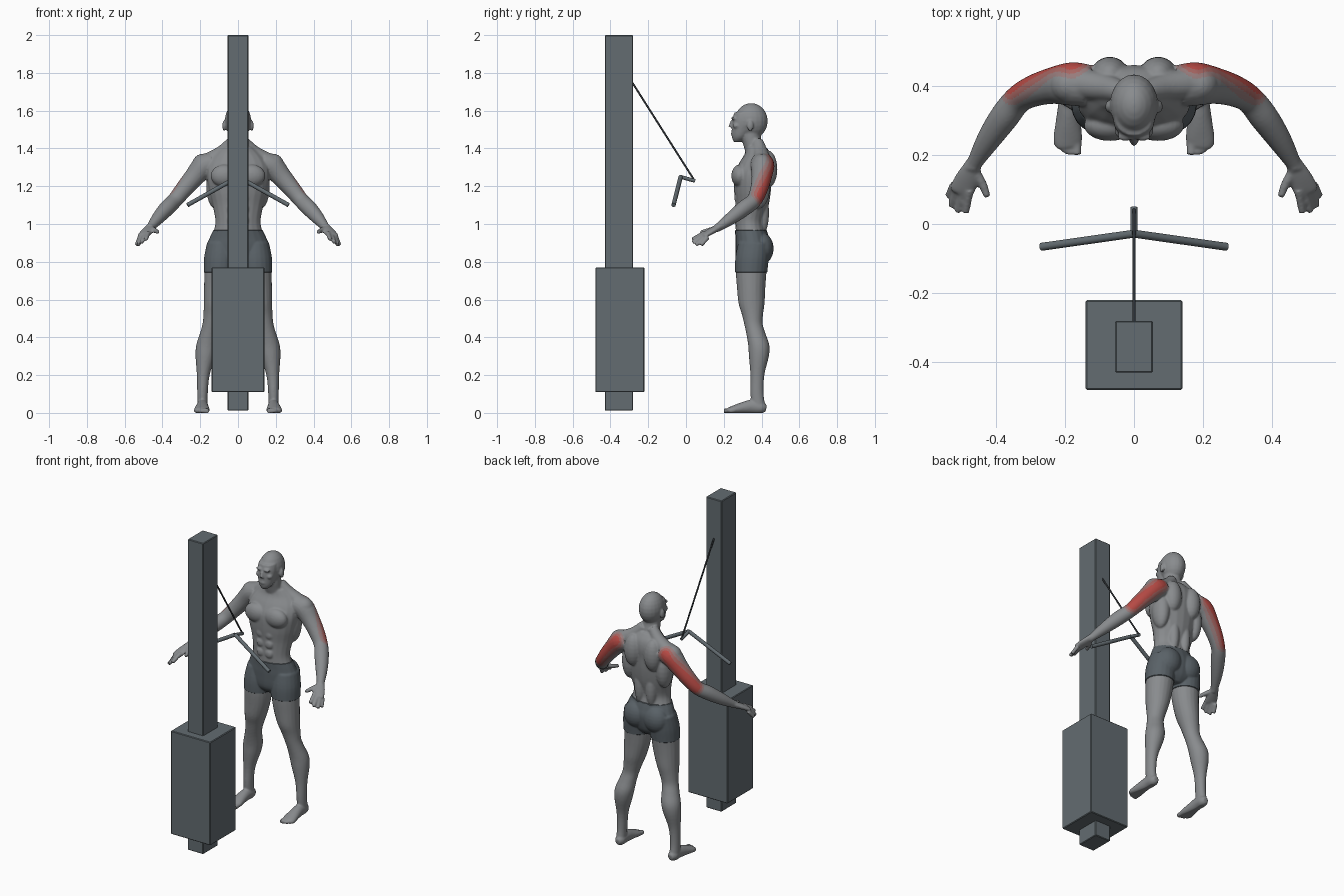
import bpy, bmesh, math
from mathutils import Vector, Matrix

if "Cube" in bpy.data.objects:
    bpy.data.objects.remove(bpy.data.objects["Cube"])

X, Y, Z = Vector((1, 0, 0)), Vector((0, 1, 0)), Vector((0, 0, 1))


def material(name, rgb):
    m = bpy.data.materials.new(name)
    m.use_nodes = True
    m.diffuse_color = (*rgb, 1)
    m.node_tree.nodes["Principled BSDF"].inputs["Base Color"].default_value = (*rgb, 1)
    return m


skin = material("grey skin", (0.25, 0.26, 0.27))
cloth = material("dark grey cloth", (0.10, 0.12, 0.135))
red = material("muscle red", (0.48, 0.07, 0.06))
mid_red = material("soft red", (0.38, 0.13, 0.12))
pale_red = material("pale red grey", (0.31, 0.20, 0.20))
steel = material("blue grey steel", (0.125, 0.15, 0.165))
dark = material("dark cable", (0.03, 0.035, 0.04))


def finish(bm, name, mats, smooth=True):
    bmesh.ops.recalc_face_normals(bm, faces=bm.faces)
    mesh = bpy.data.meshes.new(name)
    bm.to_mesh(mesh)
    bm.free()
    for m in mats:
        mesh.materials.append(m)
    ob = bpy.data.objects.new(name, mesh)
    bpy.context.collection.objects.link(ob)
    if smooth:
        bpy.ops.object.select_all(action="DESELECT")
        ob.select_set(True)
        bpy.context.view_layer.objects.active = ob
        bpy.ops.object.shade_smooth_by_angle(angle=math.radians(40))
    return ob


def refine(pts, n=4):
    """Catmull-Rom interpolation of a list of ring tuples."""
    pts = [Vector(p) for p in pts]
    out = []
    for i in range(len(pts) - 1):
        a, b, c, d = pts[max(i - 1, 0)], pts[i], pts[i + 1], pts[min(i + 2, len(pts) - 1)]
        for k in range(n):
            t = k / n
            out.append(b + (c - a) * t / 2 + (2 * a - 5 * b + 4 * c - d) * t * t / 2
                       + (3 * b - a - 3 * c + d) * t ** 3 / 2)
    return out + [pts[-1]]


def tube(bm, pts, up=Z, axis=None, sides=20):
    """Loft elliptical rings (x, y, z, half width, half depth)."""
    pts = refine(pts) if len(pts) > 2 else [Vector(p) for p in pts]
    rings = []
    for i, p in enumerate(pts):
        before, after = pts[max(i - 1, 0)], pts[min(i + 1, len(pts) - 1)]
        t = axis or Vector((after - before)[:3]).normalized()
        u = t.cross(up).normalized()
        v = t.cross(u)
        angles = [math.tau * k / sides for k in range(sides)]
        rings.append([bm.verts.new(Vector(p[:3]) + u * p[3] * math.cos(a) + v * p[4] * math.sin(a))
                      for a in angles])
    for a, b in zip(rings, rings[1:]):
        for k in range(sides):
            j = (k + 1) % sides
            bm.faces.new((a[k], a[j], b[j], b[k]))
    bm.faces.new(rings[0])
    bm.faces.new(rings[-1])


def blob(bm, centre, radii):
    mat = Matrix.Translation(centre) @ Matrix.Diagonal((*radii, 1))
    bmesh.ops.create_uvsphere(bm, u_segments=20, v_segments=12, radius=1, matrix=mat)


def upright(bm, rings, s=1):
    """Vertical loft from (z, x, y, half width, half depth)."""
    tube(bm, [(s * x, y, z, w, d) for z, x, y, w, d in rings], up=Y, axis=Z)


def limb(bm, pts, s=1, flat=1):
    """Round limb from (x, y, z, radius)."""
    tube(bm, [(s * x, y, z, r, r * flat) for x, y, z, r in pts])


# ---- Figure: trunk, neck and head ----
bm = bmesh.new()
upright(bm, [(.76, 0, .35, .05, .05), (.80, 0, .35, .13, .08), (.88, 0, .355, .158, .09),
             (.93, 0, .35, .145, .085), (.97, 0, .343, .127, .08), (1.02, 0, .34, .12, .077),
             (1.10, 0, .35, .135, .088), (1.18, 0, .352, .155, .098), (1.26, 0, .355, .165, .1),
             (1.32, 0, .37, .155, .09), (1.37, 0, .38, .12, .07), (1.41, 0, .37, .075, .052)])
upright(bm, [(1.36, 0, .37, .06, .05), (1.42, 0, .355, .055, .052),
             (1.46, 0, .345, .053, .052), (1.52, 0, .345, .053, .052)])
blob(bm, (0, .345, 1.545), (.07, .088, .095))
upright(bm, [(1.435, 0, .272, .02, .02), (1.46, 0, .285, .042, .042), (1.50, 0, .295, .054, .053),
             (1.55, 0, .30, .06, .054), (1.59, 0, .305, .055, .05)])
limb(bm, [(0, .246, 1.55, .007), (0, .235, 1.512, .012)])
blob(bm, (0, .246, 1.478), (.02, .009, .008))

for s in (1, -1):
    # face and ears
    blob(bm, (s * .025, .252, 1.56), (.024, .012, .009))
    blob(bm, (s * .038, .268, 1.52), (.018, .02, .015))
    blob(bm, (s * .074, .34, 1.52), (.009, .018, .028))
    # chest, stomach, back and seat muscles
    blob(bm, (s * .07, .285, 1.255), (.075, .045, .06))
    for z in (1.02, 1.08, 1.14):
        blob(bm, (s * .03, .269, z), (.026, .013, .027))
    blob(bm, (s * .07, .432, 1.29), (.055, .052, .1))
    blob(bm, (s * .12, .385, 1.2), (.048, .06, .12))
    blob(bm, (s * .04, .40, 1.06), (.035, .04, .12))
    blob(bm, (s * .07, .40, .87), (.075, .06, .08))
    limb(bm, [(.03, .38, 1.435, .03), (.085, .395, 1.375, .04), (.15, .405, 1.335, .045)], s)
    # arm
    blob(bm, (s * .185, .403, 1.31), (.06, .055, .062))
    limb(bm, [(.13, .40, 1.32, .06), (.18, .405, 1.305, .063), (.235, .40, 1.245, .053),
              (.29, .385, 1.18, .046), (.335, .36, 1.125, .041), (.375, .31, 1.085, .042),
              (.42, .245, 1.035, .035), (.46, .178, .987, .023), (.468, .16, .978, .023)], s)
    # hand
    tube(bm, [(s * .462, .178, .986, .023, .018), (s * .48, .135, .963, .034, .017),
              (s * .497, .10, .943, .036, .014), (s * .502, .088, .936, .03, .01)])
    limb(bm, [(.458, .15, .975, .014), (.438, .115, .965, .013), (.424, .078, .957, .01)], s)
    for base, tip in (((.475, .10, .955), (.487, .033, .918)), ((.492, .10, .945), (.511, .035, .902)),
                      ((.508, .105, .936), (.529, .052, .888)), ((.52, .115, .93), (.537, .08, .888))):
        limb(bm, [(*base, .0125), (*tip, .0105)], s)
    # leg
    upright(bm, [(.90, .09, .36, .07, .08), (.82, .093, .35, .083, .085), (.74, .096, .345, .082, .081),
                 (.66, .103, .345, .077, .075), (.58, .115, .347, .066, .069),
                 (.52, .127, .352, .056, .056), (.47, .138, .357, .05, .049),
                 (.42, .15, .37, .052, .051), (.36, .163, .385, .058, .056),
                 (.30, .172, .386, .053, .053), (.20, .184, .378, .034, .037),
                 (.10, .188, .376, .028, .035), (.03, .188, .385, .028, .037)], s)
    # foot and toes
    tube(bm, [(s * .187, .425, .024, .016, .018), (s * .187, .40, .028, .03, .032),
              (s * .188, .35, .033, .031, .037), (s * .19, .30, .026, .036, .031),
              (s * .191, .25, .016, .042, .022), (s * .188, .225, .012, .038, .016)])
    for x, y, r in ((.166, .2, .014), (.184, .2, .011), (.198, .207, .011),
                    (.211, .217, .011), (.222, .23, .011)):
        limb(bm, [(x, .26, .014, r), (x, y, .01, r)], s)

# Fuse the body parts into one smooth surface
rough = finish(bm, "body_rough", [skin], smooth=False)
remesh = rough.modifiers.new("fuse", "REMESH")
remesh.mode = "VOXEL"
remesh.voxel_size = .0055
soften = rough.modifiers.new("soften", "SMOOTH")
soften.factor = .5
soften.iterations = 4
fused = bpy.data.meshes.new_from_object(rough.evaluated_get(bpy.context.evaluated_depsgraph_get()))
bpy.data.objects.remove(rough)
bm = bmesh.new()
bm.from_mesh(fused)
bpy.data.meshes.remove(fused)
for v in bm.verts:
    v.co.z = max(v.co.z, 0)

# Shorts: cut clean hems, colour the band and lift it off the skin
hem, waist = .742, .967
for z in (hem, waist):
    bmesh.ops.bisect_plane(bm, geom=bm.verts[:] + bm.edges[:] + bm.faces[:],
                           plane_co=(0, 0, z), plane_no=Z, dist=.0001)
bm.normal_update()

# Highlighted muscle along the back of each upper arm
start, end = Vector((.175, .45, 1.325)), Vector((.34, .395, 1.145))
bands = ((.030, 2), (.042, 3), (.054, 4))
for f in bm.faces:
    c = f.calc_center_median()
    f.material_index = 0
    if hem < c.z < waist and abs(c.x) < .26:
        f.material_index = 1
        continue
    side = Vector((abs(c.x), c.y, c.z))
    t = min(max((side - start).dot(end - start) / (end - start).length_squared, 0), 1)
    gap = (side - start.lerp(end, t)).length
    for limit, index in bands:
        if gap < limit:
            f.material_index = index
            break
lifted = [v for v in bm.verts if v.link_faces and all(f.material_index == 1 for f in v.link_faces)]
offsets = [(v, v.normal * .004) for v in lifted]
for v, offset in offsets:
    v.co += offset
finish(bm, "figure", [skin, cloth, red, mid_red, pale_red])
for p in bpy.data.objects["figure"].data.polygons:
    p.use_smooth = True


# ---- Cable machine ----
def box(name, low, high):
    low, high = Vector(low), Vector(high)
    bm = bmesh.new()
    mat = Matrix.Translation((low + high) / 2) @ Matrix.Diagonal((*(high - low), 1))
    bmesh.ops.create_cube(bm, size=1, matrix=mat)
    bmesh.ops.bevel(bm, geom=bm.edges[:], offset=.004, segments=1, affect="EDGES")
    finish(bm, name, [steel], smooth=False)


def rod(name, a, b, r, mat):
    bm = bmesh.new()
    tube(bm, [(*a, r, r), (*b, r, r)], up=X if a[0] == b[0] else Z, sides=16)
    finish(bm, name, [mat])


box("post", (-.055, -.43, .012), (.055, -.28, 2))
box("weight_stack", (-.14, -.48, .11), (.14, -.22, .77))
rod("cable", (0, -.285, 1.75), (0, .045, 1.23), .005, dark)
rod("handle_link", (0, .048, 1.228), (0, -.03, 1.25), .01, steel)
for side, s in (("left", 1), ("right", -1)):
    rod("handle_bar_" + side, (0, -.028, 1.25), (s * .268, -.066, 1.10), .0115, steel)
